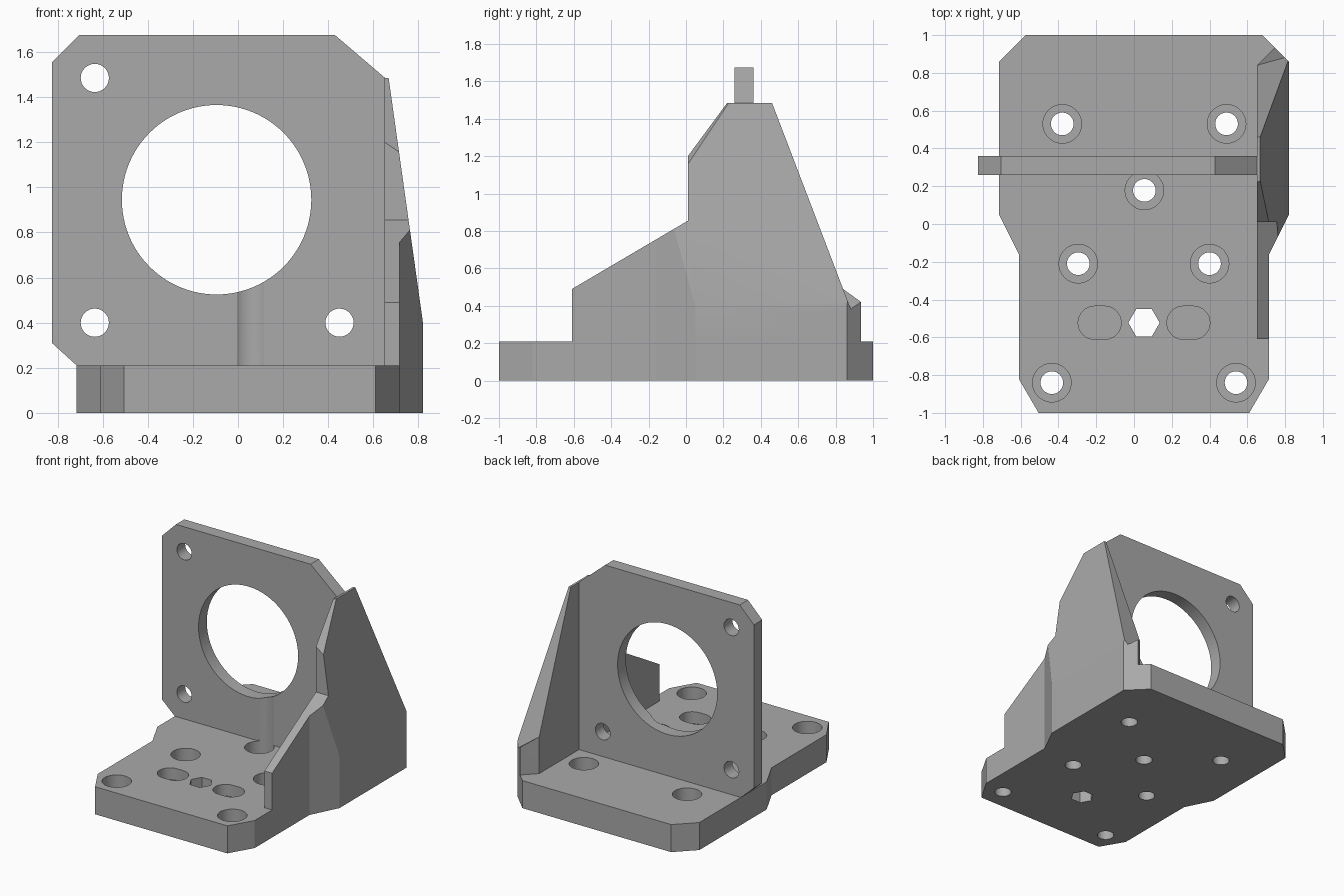
import bpy, bmesh, math
from mathutils import Vector

if "Cube" in bpy.data.objects:
    bpy.data.objects.remove(bpy.data.objects["Cube"])

grey = bpy.data.materials.new("plain grey")
grey.diffuse_color = (0.4, 0.4, 0.4, 1)
grey.use_nodes = True
grey.node_tree.nodes["Principled BSDF"].inputs["Base Color"].default_value = grey.diffuse_color


def prism(name, outline, lo, hi, axis="z", trims=()):
    """Extrude an outline along z (x,y points) or y (x,z points), then trim by planes."""
    bm = bmesh.new()
    place = (lambda p: (p[0], p[1], lo)) if axis == "z" else (lambda p: (p[0], lo, p[1]))
    face = bm.faces.new([bm.verts.new(place(p)) for p in outline])
    ext = bmesh.ops.extrude_face_region(bm, geom=[face])
    move = (0, 0, hi - lo) if axis == "z" else (0, hi - lo, 0)
    bmesh.ops.translate(bm, vec=move,
                        verts=[v for v in ext["geom"] if isinstance(v, bmesh.types.BMVert)])
    for a, b, c, outside in trims:
        a, b, c = Vector(a), Vector(b), Vector(c)
        n = (b - a).cross(c - a).normalized()
        if n.dot(Vector(outside)) < 0:
            n = -n
        cut = bmesh.ops.bisect_plane(bm, geom=bm.verts[:] + bm.edges[:] + bm.faces[:],
                                     plane_co=a, plane_no=n, clear_outer=True)
        edges = [e for e in cut["geom_cut"] if isinstance(e, bmesh.types.BMEdge)]
        bmesh.ops.contextual_create(bm, geom=edges)
    bmesh.ops.recalc_face_normals(bm, faces=bm.faces[:])
    mesh = bpy.data.meshes.new(name)
    bm.to_mesh(mesh)
    bm.free()
    mesh.materials.append(grey)
    ob = bpy.data.objects.new(name, mesh)
    bpy.context.collection.objects.link(ob)
    return ob


def circle(x, y, r, n=48):
    return [(x + r * math.cos(2 * math.pi * i / n), y + r * math.sin(2 * math.pi * i / n))
            for i in range(n)]


def slot(x, y, half, r, n=16):
    pts = []
    for s, start in ((1, -math.pi / 2), (-1, math.pi / 2)):
        pts += [(x + s * half + r * math.cos(start + math.pi * i / n),
                 y + r * math.sin(start + math.pi * i / n)) for i in range(n + 1)]
    return pts


def combine(target, other, operation):
    mod = target.modifiers.new("join", "BOOLEAN")
    mod.operation, mod.solver, mod.object = operation, "EXACT", other
    bpy.context.view_layer.objects.active = target
    bpy.ops.object.modifier_apply(modifier=mod.name)
    bpy.data.objects.remove(other)


T = 0.21  # base thickness

# Base plate
bracket = prism("motor_bracket", [
    (-0.575, 1), (0.68, 1), (0.82, 0.86), (0.82, 0.05), (0.715, -0.16), (0.715, -0.82),
    (0.61, -1), (-0.505, -1), (-0.61, -0.82), (-0.61, -0.16), (-0.715, 0.05),
    (-0.715, 0.86)], 0, T)

# Upright mounting plate
plate = prism("upright_plate", [
    (-0.825, 0.31), (-0.715, T), (0.67, T), (0.67, 1.47), (0.43, 1.675),
    (-0.705, 1.675), (-0.825, 1.555)], 0.26, 0.36, "y")

# Side wall: tall part, low front rib and rear corner post
lean = ((0.82, 0, 0.4), (0.82, 1, 0.4), (0.67, 0, 1.47), (1, 0, 0.1))
wall = prism("side_wall", [
    (0.65, 0.01), (0.8, 0.01), (0.82, 0.05), (0.82, 0.86), (0.745, 0.935), (0.65, 0.84)],
    T, 1.485, trims=[
        lean,
        ((0.65, 0.01, 1.2), (0.71, 0.01, 1.16), (0.65, 0.22, 1.485), (0, -1, 1)),
        ((0.65, 0.46, 1.485), (0.8, 0.46, 1.485), (0.65, 0.84, 0.49), (0, 1, 0.3))])
rib = prism("front_rib", [
    (0.65, -0.61), (0.715, -0.61), (0.715, -0.16), (0.8, 0.01), (0.65, 0.01)],
    T, 1.2, trims=[
        lean, ((0.65, -0.61, 0.49), (0.8, -0.61, 0.49), (0.65, 0.01, 0.855), (0, 0, 1))])
post = prism("rear_post", [
    (0.65, 0.7), (0.82, 0.7), (0.82, 0.86), (0.745, 0.935), (0.65, 0.84)],
    T, 0.8, trims=[((0.65, 0, 0.49), (0.65, 1, 0.49), (0.82, 0, 0.367), (0, 0, 1))])
for part in (wall, rib, post, plate):
    combine(bracket, part, "UNION")

# Motor opening and screw holes in the upright plate
for x, z, r, n in ((-0.095, 0.945, 0.42, 96), (-0.635, 1.485, 0.0625, 32),
                   (-0.635, 0.4, 0.0625, 32), (0.45, 0.4, 0.0625, 32)):
    combine(bracket, prism("bore", circle(x, z, r, n), 0.2, 0.42, "y"), "DIFFERENCE")

# Counterbored holes in the base
for x, y in ((-0.38, 0.53), (0.49, 0.53), (0.055, 0.178), (-0.295, -0.21),
             (0.4, -0.21), (-0.435, -0.84), (0.54, -0.84)):
    combine(bracket, prism("bore", circle(x, y, 0.06, 32), -0.1, 0.15), "DIFFERENCE")
    combine(bracket, prism("counterbore", circle(x, y, 0.102), 0.08, 0.6), "DIFFERENCE")

# Hexagonal hole and the two blind slots beside it
combine(bracket, prism("hex_bore", circle(0.053, -0.523, 0.083, 6), -0.1, 0.4), "DIFFERENCE")
for x in (-0.182, 0.288):
    combine(bracket, prism("slot_cut", slot(x, -0.523, 0.026, 0.088), 0.12, 0.4), "DIFFERENCE")

bpy.context.view_layer.objects.active = bracket
bracket.select_set(True)
bpy.ops.object.shade_smooth_by_angle(angle=math.radians(20))
